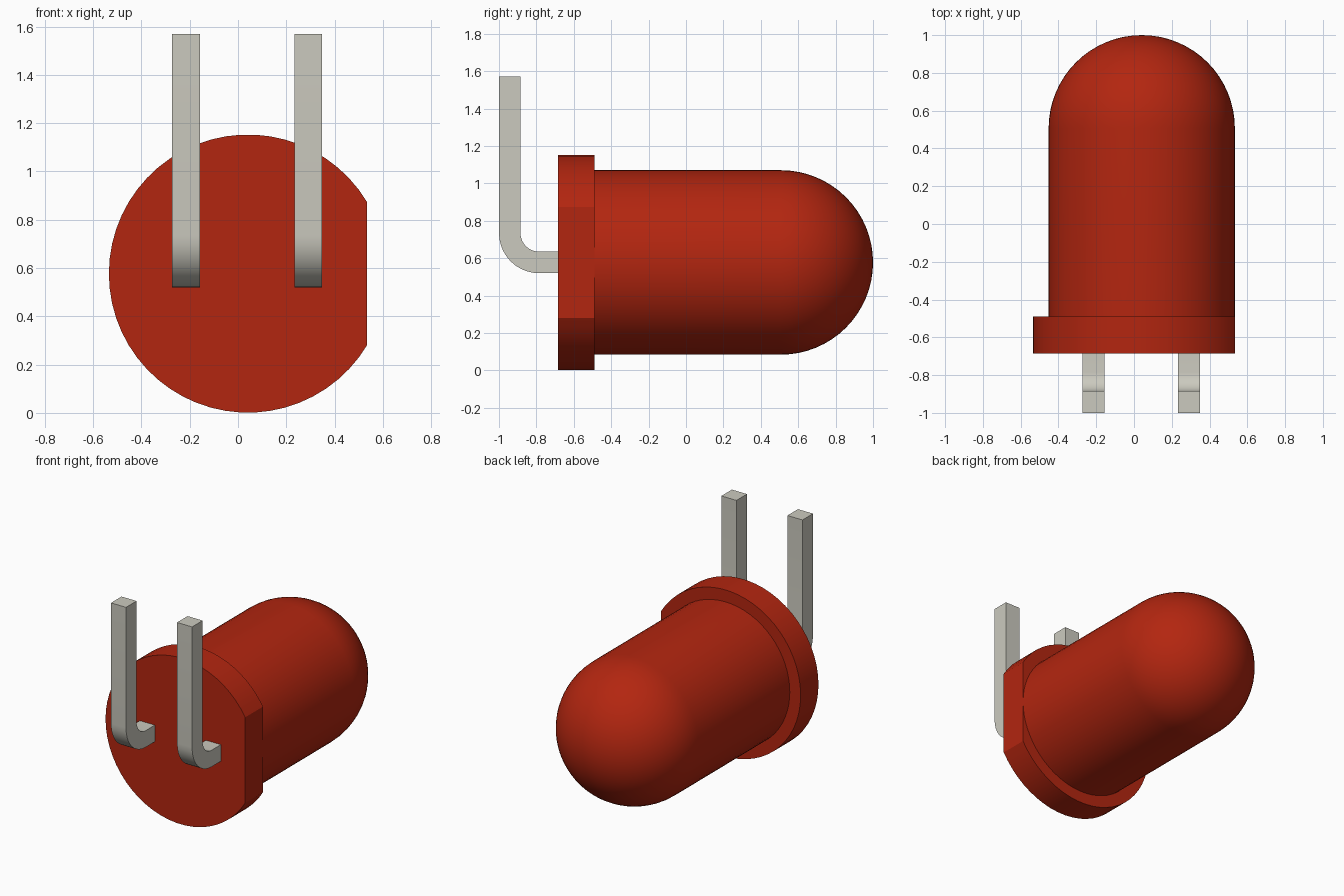
import bpy, bmesh, math
from mathutils import Vector

if "Cube" in bpy.data.objects:
    bpy.data.objects.remove(bpy.data.objects["Cube"], do_unlink=True)

CX, CZ = 0.041, 0.577            # axis of the lamp, running along y
BODY_R, FLANGE_R = 0.493, 0.576
FLANGE_Y0, FLANGE_Y1 = -0.685, -0.49


def material(name, rgb, roughness):
    m = bpy.data.materials.new(name)
    m.use_nodes = True
    m.diffuse_color = (*rgb, 1)
    bsdf = m.node_tree.nodes["Principled BSDF"]
    bsdf.inputs["Base Color"].default_value = (*rgb, 1)
    bsdf.inputs["Roughness"].default_value = roughness
    return m


RED = material("red plastic", (0.45, 0.019, 0.005), 0.4)
METAL = material("grey metal", (0.60, 0.59, 0.52), 0.4)


def finish(name, bm, mat):
    """Turn a bmesh into an object with smooth curves and sharp edges."""
    bmesh.ops.remove_doubles(bm, verts=bm.verts, dist=1e-5)
    bmesh.ops.recalc_face_normals(bm, faces=bm.faces)
    mesh = bpy.data.meshes.new(name)
    bm.to_mesh(mesh)
    bm.free()
    mesh.materials.append(mat)
    ob = bpy.data.objects.new(name, mesh)
    bpy.context.collection.objects.link(ob)
    bpy.ops.object.select_all(action='DESELECT')
    ob.select_set(True)
    bpy.context.view_layer.objects.active = ob
    bpy.ops.object.shade_smooth_by_angle(angle=math.radians(20))
    return ob


def prism(name, outline, depth, mat):
    """Extrude a closed outline of 3D points along the depth vector."""
    bm = bmesh.new()
    face = bm.faces.new([bm.verts.new(p) for p in outline])
    new = bmesh.ops.extrude_face_region(bm, geom=[face])["geom"]
    bmesh.ops.translate(bm, vec=depth,
                        verts=[v for v in new if isinstance(v, bmesh.types.BMVert)])
    return finish(name, bm, mat)


def arc(radius, start, end, steps):
    angles = [start + (end - start) * i / steps for i in range(steps + 1)]
    return [(radius * math.cos(a), radius * math.sin(a)) for a in angles]


# Flange: a disc with one flat side towards +x
cut = math.acos((BODY_R + 0.001) / FLANGE_R)
rim = [(CX + x, FLANGE_Y0, CZ + z)
       for x, z in arc(FLANGE_R, cut, 2 * math.pi - cut, 48)]
prism("flange", rim, Vector((0, FLANGE_Y1 - FLANGE_Y0, 0)), RED)

# Lens body: cylinder and dome spun from one profile
dome_y = 1 - BODY_R
profile = [(0, FLANGE_Y1), (BODY_R, FLANGE_Y1)]
profile += [(r, dome_y + y) for r, y in arc(BODY_R, 0, math.pi / 2, 16)]
bm = bmesh.new()
verts = [bm.verts.new((CX + r, y, CZ)) for r, y in profile]
edges = [bm.edges.new(pair) for pair in zip(verts, verts[1:])]
bmesh.ops.spin(bm, geom=verts + edges, cent=(CX, 0, CZ), axis=(0, 1, 0),
               angle=2 * math.pi, steps=64, use_merge=True)
finish("lens_body", bm, RED)

# Leads: square wire leaving the flange and bending upwards
WIRE, TOP, OUTER = 0.115, 1.57, 0.215
bend_y, bend_z = -1 + OUTER, CZ - WIRE / 2 + OUTER
side = [(FLANGE_Y0 + 0.005, bend_z - OUTER)]
side += [(bend_y + y, bend_z + z)
         for y, z in arc(OUTER, 1.5 * math.pi, math.pi, 10)]
side += [(-1, TOP), (-1 + WIRE, TOP)]
side += [(bend_y + y, bend_z + z)
         for y, z in arc(OUTER - WIRE, math.pi, 1.5 * math.pi, 10)]
side += [(FLANGE_Y0 + 0.005, bend_z - OUTER + WIRE)]
for name, x in (("right_lead", -0.215), ("left_lead", 0.291)):
    prism(name, [(x - WIRE / 2, y, z) for y, z in side],
          Vector((WIRE, 0, 0)), METAL)
